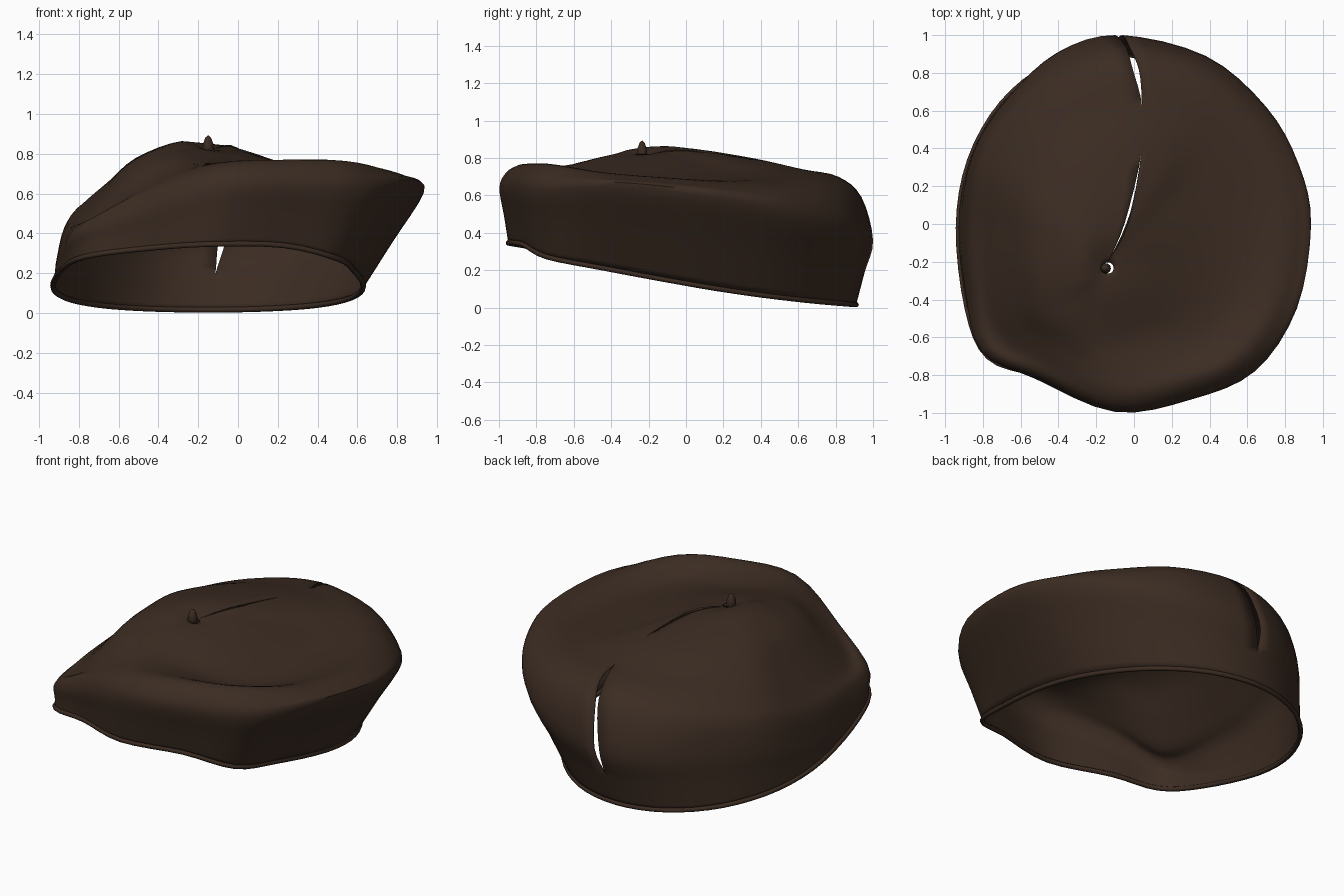
import bpy, bmesh, math
from mathutils import Vector

cube = bpy.data.objects.get("Cube")
if cube:
    bpy.data.objects.remove(cube)

felt = bpy.data.materials.new("dark_brown_felt")
felt.use_nodes = True
felt.diffuse_color = (0.044, 0.025, 0.016, 1)
shader = next(n for n in felt.node_tree.nodes if n.type == 'BSDF_PRINCIPLED')
shader.inputs["Base Color"].default_value = felt.diffuse_color
shader.inputs["Roughness"].default_value = 0.9

CROWN = Vector((-0.14, -0.24, 0.82))
KEYS = 16
STEPS = 4


def catmull(a, b, c, d, t):
    """Smooth interpolation between b and c."""
    return 0.5 * (2 * b + (c - a) * t + (2 * a - 5 * b + 4 * c - d) * t ** 2
                  + (3 * b - a - 3 * c + d) * t ** 3)


def smooth_line(keys, closed=False):
    """Subdivide a row of values into a smooth curve."""
    n = len(keys)

    def at(i):
        return keys[i % n] if closed else keys[max(0, min(n - 1, i))]
    spans = n if closed else n - 1
    row = [catmull(at(i - 1), at(i), at(i + 1), at(i + 2), s / STEPS)
           for i in range(spans) for s in range(STEPS)]
    return row + [keys[0] if closed else keys[-1]]


def signed_power(value, power):
    return math.copysign(abs(value) ** power, value)


def finish(obj):
    """Shade an object and give it the felt colour."""
    obj.data.materials.append(felt)
    bpy.ops.object.select_all(action='DESELECT')
    obj.select_set(True)
    bpy.context.view_layer.objects.active = obj
    bpy.ops.object.shade_smooth_by_angle(angle=math.radians(50))


def add_mesh(name, bm):
    mesh = bpy.data.meshes.new(name)
    bm.to_mesh(mesh)
    bm.free()
    obj = bpy.data.objects.new(name, mesh)
    bpy.context.collection.objects.link(obj)
    finish(obj)
    return obj


# Opening: squarer at the front, round at the back, with small front dents
angles = [math.pi / 2 + math.tau * k / KEYS for k in range(KEYS)]
dents = {6: (-0.03, 0.02, -0.01), 7: (0, 0.09, -0.02), 8: (0, 0, -0.01),
         9: (0.02, 0.02, 0), 10: (0.06, -0.02, -0.02), 11: (0, 0, -0.01)}
rim = []
for k, a in enumerate(angles):
    power = 0.8 if math.sin(a) < -0.01 else 1
    x = -0.15 + 0.78 * signed_power(math.cos(a), power)
    y = -0.02 + 0.93 * signed_power(math.sin(a), power)
    rim.append(Vector((x, y, 0.13 - 0.18 * y + 0.06 * y * y))
               + Vector(dents.get(k, (0, 0, 0))))

# Key rings, running from the back round the right cheek, front and left cheek
widest = [Vector(p) for p in (
    (-0.08, 1, .36), (-.4, .91, .36), (-.66, .67, .36), (-.85, .37, .33),
    (-.91, 0, .27), (-.89, -.35, .3), (-.81, -.67, .4), (-.52, -.82, .5),
    (-.1, -.995, .63), (.3, -.93, .64), (.64, -.78, .63), (.86, -.45, .65),
    (.935, 0, .61), (.87, .32, .56), (.7, .62, .49), (.38, .89, .42))]
shoulder_z = (.7, .67, .63, .58, .51, .49, .48, .63,
              .75, .77, .765, .72, .69, .675, .675, .69)
middle_z = (.79, .8, .79, .785, .77, .765, .75, .78,
            .76, .73, .71, .7, .7, .71, .73, .77)
dish = {9: 0.015, 10: 0.04, 11: 0.035, 12: 0.02, 13: 0.01}


def inward(scale, heights):
    """Shrink the widest ring toward the crown at the given heights."""
    ring = []
    for p, z in zip(widest, heights):
        q = CROWN.lerp(p, scale)
        ring.append(Vector((q.x, q.y, z)))
    return ring


lower = [a.lerp(b, 0.5) for a, b in zip(rim, widest)]
bend_z = [p.z + 0.68 * (z - p.z) for p, z in zip(widest, shoulder_z)]
dish_z = [0.57 * s + 0.43 * m - dish.get(k, 0)
          for k, (s, m) in enumerate(zip(shoulder_z, middle_z))]
inner_z = [0.825 - 0.035 * math.cos(a) + 0.015 * math.sin(a) for a in angles]
rings = [rim, lower, widest, inward(0.95, bend_z), inward(0.85, shoulder_z),
         inward(0.7, dish_z), inward(0.5, middle_z), inward(0.2, inner_z),
         inward(0.03, [CROWN.z] * KEYS)]

# Cap body: lofted rings with a wandering back seam that gapes in two places
gaps = smooth_line([0, 0, 0.018, 0.01, 0.016, 0, 0, 0.01, 0])
drift = smooth_line([0, 0, 0, 0.05, 0.1, 0.14, 0.15, 0.09, 0])
columns = list(zip(*[smooth_line(r, closed=True) for r in rings]))
columns = [smooth_line(list(c)) for c in columns]
last = len(columns) - 1
bm = bmesh.new()
grid = []
for j, column in enumerate(columns):
    side = 1 if j == last else -1 if j == 0 else 0
    pull = max(0, 1 - min(j, last - j) / 8) ** 1.5
    grid.append([bm.verts.new(p + Vector((side * max(0, g) + pull * d, 0, 0)))
                 for p, g, d in zip(column, gaps, drift)])
for a, b in zip(grid, grid[1:]):
    for i in range(len(a) - 1):
        bm.faces.new((a[i], b[i], b[i + 1], a[i + 1]))
bmesh.ops.remove_doubles(bm, verts=bm.verts, dist=0.0008)
body = add_mesh("cap_body", bm)
cloth = body.modifiers.new("cloth_thickness", 'SOLIDIFY')
cloth.thickness = 0.006
cloth.offset = -1

# Rolled hem round the opening
hem_curve = bpy.data.curves.new("rolled_hem", 'CURVE')
hem_curve.dimensions = '3D'
hem_curve.bevel_depth = 0.014
hem_curve.bevel_resolution = 2
points = smooth_line(rim, closed=True)[:-1]
spline = hem_curve.splines.new('POLY')
spline.points.add(len(points) - 1)
for point, p in zip(spline.points, points):
    point.co = (*p, 1)
spline.use_cyclic_u = True
hem = bpy.data.objects.new("rolled_hem", hem_curve)
bpy.context.collection.objects.link(hem)
bpy.ops.object.select_all(action='DESELECT')
hem.select_set(True)
bpy.context.view_layer.objects.active = hem
bpy.ops.object.convert(target='MESH')
finish(bpy.context.view_layer.objects.active)

# Little stalk on the crown
bm = bmesh.new()
profile = ((0.018, 0.79), (0.028, 0.82), (0.026, 0.85), (0.014, 0.882))
sides = 10
loops = [[bm.verts.new((-0.15 + r * math.cos(math.tau * s / sides),
                        -0.235 + r * math.sin(math.tau * s / sides), z))
          for s in range(sides)] for r, z in profile]
for a, b in zip(loops, loops[1:]):
    for s in range(sides):
        t = (s + 1) % sides
        bm.faces.new((a[s], a[t], b[t], b[s]))
tip = bm.verts.new((-0.15, -0.235, 0.893))
for s in range(sides):
    bm.faces.new((loops[-1][s], loops[-1][(s + 1) % sides], tip))
bm.faces.new(loops[0][::-1])
add_mesh("crown_stalk", bm)
